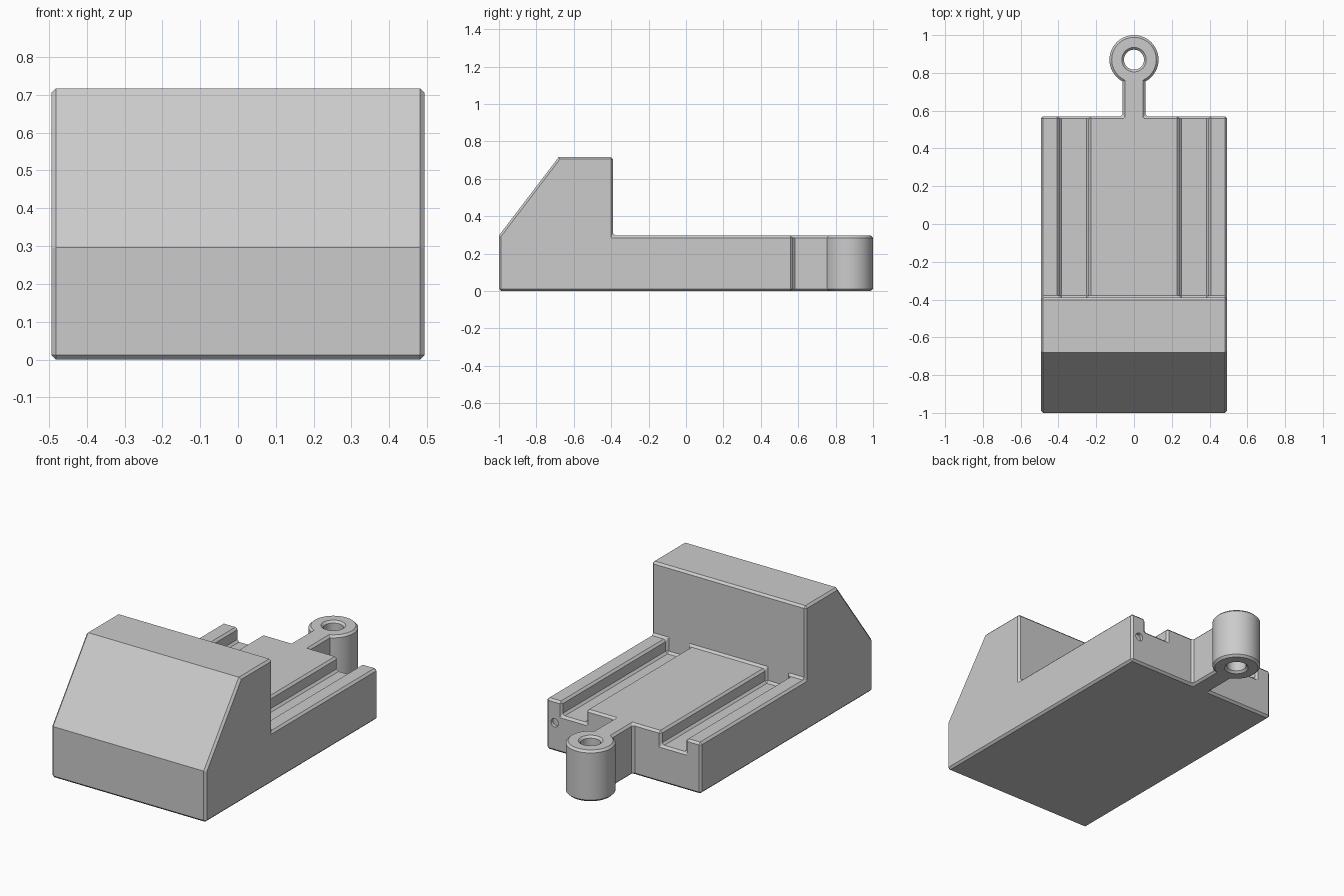
import bpy, bmesh, math
from mathutils import Vector

if "Cube" in bpy.data.objects:
    bpy.data.objects.remove(bpy.data.objects["Cube"])


def prism(name, pts, lo, hi, to3d):
    """Extrude a 2D outline between lo and hi; to3d maps (a, b, t) to xyz."""
    bm = bmesh.new()
    ring = [bm.verts.new(to3d(a, b, lo)) for a, b in pts]
    face = bm.faces.new(ring)
    offset = Vector(to3d(0, 0, hi)) - Vector(to3d(0, 0, lo))
    new = bmesh.ops.extrude_face_region(bm, geom=[face])["geom"]
    bmesh.ops.translate(bm, vec=offset,
                        verts=[g for g in new if isinstance(g, bmesh.types.BMVert)])
    if not face.is_valid or len(bm.faces) == len(pts) + 1:
        bm.faces.new(ring)
    bmesh.ops.recalc_face_normals(bm, faces=bm.faces)
    mesh = bpy.data.meshes.new(name)
    bm.to_mesh(mesh)
    bm.free()
    obj = bpy.data.objects.new(name, mesh)
    bpy.context.collection.objects.link(obj)
    return obj


def circle(cx, cy, r, n):
    return [(cx + r * math.cos(2 * math.pi * i / n),
             cy + r * math.sin(2 * math.pi * i / n)) for i in range(n)]


def along_x(a, b, t): return (t, a, b)
def along_y(a, b, t): return (a, t, b)
def along_z(a, b, t): return (a, b, t)


cutters = []


def cut(cutter):
    cutter.hide_render = True
    mod = block.modifiers.new(cutter.name, "BOOLEAN")
    mod.operation = "DIFFERENCE"
    mod.solver = "EXACT"
    mod.object = cutter
    cutters.append(cutter)


W, BACK, DECK, TOP = 0.493, 0.57, 0.296, 0.717
NECK, EYE_Y, EYE_R = 0.06, 0.87, 0.13

# Plan outline: rectangular base, neck and round eyelet
a = math.asin(NECK / EYE_R)
start, end = -math.pi / 2 + a, 1.5 * math.pi - a
eye = [(EYE_R * math.cos(start + (end - start) * i / 48),
        EYE_Y + EYE_R * math.sin(start + (end - start) * i / 48)) for i in range(49)]
plan = [(-W, -1), (W, -1), (W, BACK), (NECK, BACK)] + eye + [(-NECK, BACK), (-W, BACK)]
block = prism("stop_block", plan, 0, TOP, along_z)

# Deck with two grooves behind the raised stop
half = [(0.24, DECK), (0.24, 0.216), (0.395, 0.216), (0.395, DECK), (1, DECK), (1, 1)]
section = half + [(-x, z) for x, z in reversed(half)]
cut(prism("deck_cutter", section, -0.39, 1.5, along_y))

# Sloped front
slope = 0.42 / 0.32
cut(prism("slope_cutter", [(-1.2, 0.297 - 0.2 * slope), (-0.48, 0.297 + 0.52 * slope),
                           (-1.2, 0.297 + 0.52 * slope)], -1, 1, along_x))

# Eyelet hole
cut(prism("eyelet_hole_cutter", circle(0, EYE_Y, 0.053, 32), -1, 2, along_z))

# Chamfers on the square edges
bevel = block.modifiers.new("chamfer", "BEVEL")
bevel.width = 0.012
bevel.segments = 1
bevel.limit_method = "ANGLE"
bevel.angle_limit = math.radians(65)
bevel.use_clamp_overlap = False

# Small round recess in the back face
cut(prism("recess_cutter", circle(0.44, 0.165, 0.024, 24), BACK - 0.02, BACK + 0.1, along_y))

# Bake the cuts and drop the helpers
bpy.ops.object.select_all(action="DESELECT")
block.select_set(True)
bpy.context.view_layer.objects.active = block
bpy.ops.object.convert(target="MESH")
for c in cutters:
    bpy.data.objects.remove(c)
bpy.ops.object.shade_smooth_by_angle(angle=math.radians(25))
